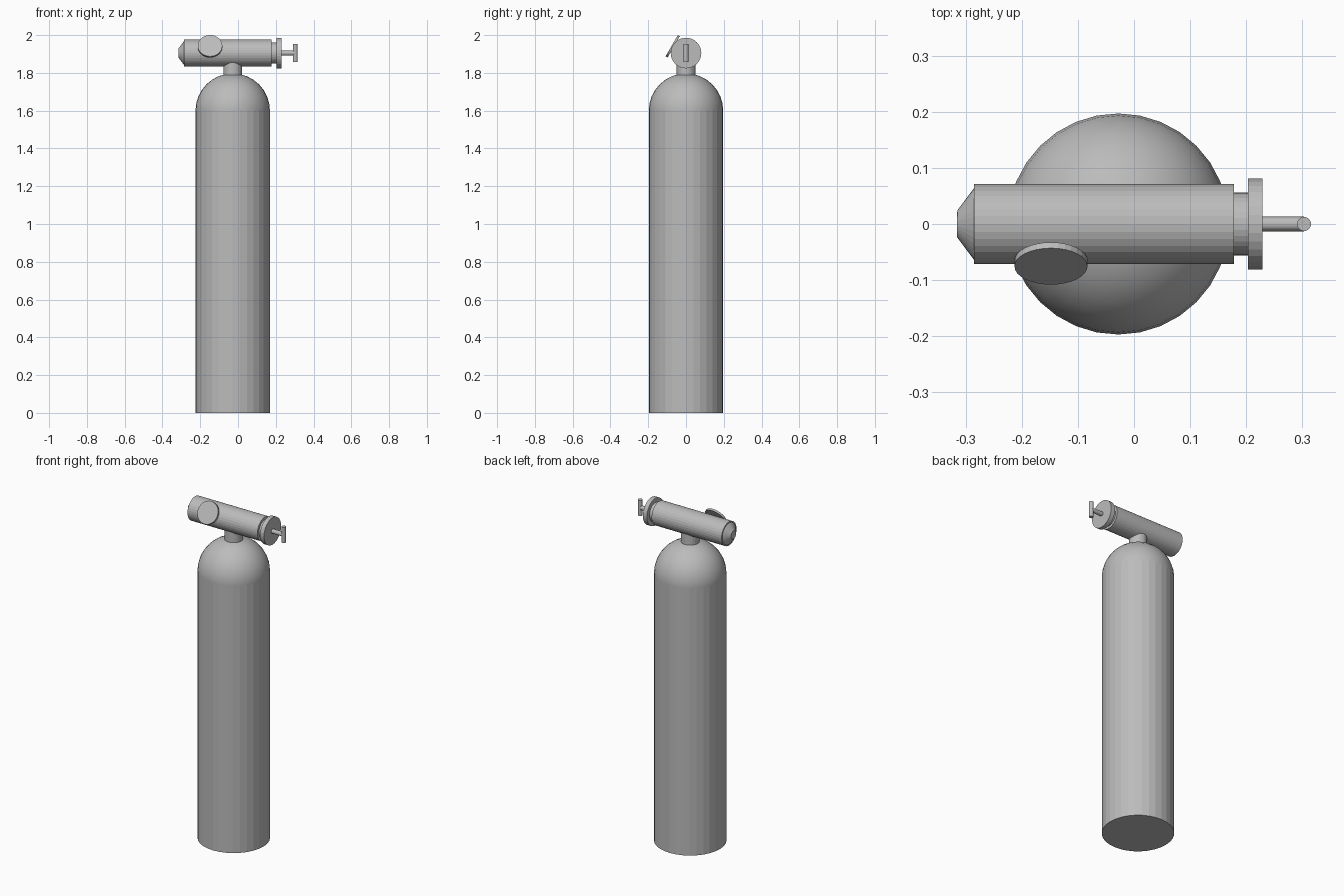
import bpy
import math
from mathutils import Vector

cube = bpy.data.objects.get("Cube")
if cube:
    bpy.data.objects.remove(cube, do_unlink=True)

metal = bpy.data.materials.new("grey_metal")
metal.use_nodes = True
metal.diffuse_color = (0.5, 0.5, 0.5, 1)
metal.node_tree.nodes["Principled BSDF"].inputs["Base Color"].default_value = (0.5, 0.5, 0.5, 1)

TANK_X, TANK_R, SHOULDER_Z = -0.028, 0.197, 1.6
VALVE_Z = 1.905


def rod(name, start, end, r1, r2=None, sides=32):
    """Cylinder or frustum running from start to end."""
    a, b = Vector(start), Vector(end)
    bpy.ops.mesh.primitive_cone_add(
        vertices=sides, radius1=r1, radius2=r1 if r2 is None else r2,
        depth=(b - a).length, location=(a + b) / 2,
        rotation=(b - a).to_track_quat('Z', 'Y').to_euler())
    ob = bpy.context.object
    ob.name = name
    ob.data.materials.append(metal)
    return ob


def valve_rod(name, x1, x2, r1, r2=None):
    """Rod along the valve axis."""
    return rod(name, (x1, 0, VALVE_Z), (x2, 0, VALVE_Z), r1, r2)


# Tank with a rounded shoulder
rod("tank_body", (TANK_X, 0, 0), (TANK_X, 0, SHOULDER_Z), TANK_R)
bpy.ops.mesh.primitive_uv_sphere_add(segments=32, ring_count=16, radius=TANK_R,
                                     location=(TANK_X, 0, SHOULDER_Z))
dome = bpy.context.object
dome.name = "tank_dome"
dome.data.materials.append(metal)
bpy.ops.object.shade_smooth()

# Neck and valve
rod("tank_neck", (TANK_X, 0, 1.75), (TANK_X, 0, VALVE_Z), 0.05)
valve_rod("valve_body", -0.285, 0.178, 0.071)
valve_rod("valve_end_cap", -0.285, -0.315, 0.064, 0.024)
valve_rod("valve_collar", 0.178, 0.203, 0.056)
valve_rod("valve_flange", 0.203, 0.229, 0.081)
valve_rod("handle_stem", 0.229, 0.303, 0.013)
rod("handle_bar", (0.303, 0, VALVE_Z - 0.047), (0.303, 0, VALVE_Z + 0.047), 0.0125)

# Tilted gauge disc on the front of the valve
tilt = math.radians(30)
normal = Vector((0, -math.cos(tilt), math.sin(tilt)))
face = Vector((-0.148, -0.0755, 1.944))
rod("gauge_disc", face - normal * 0.012, face, 0.065)
